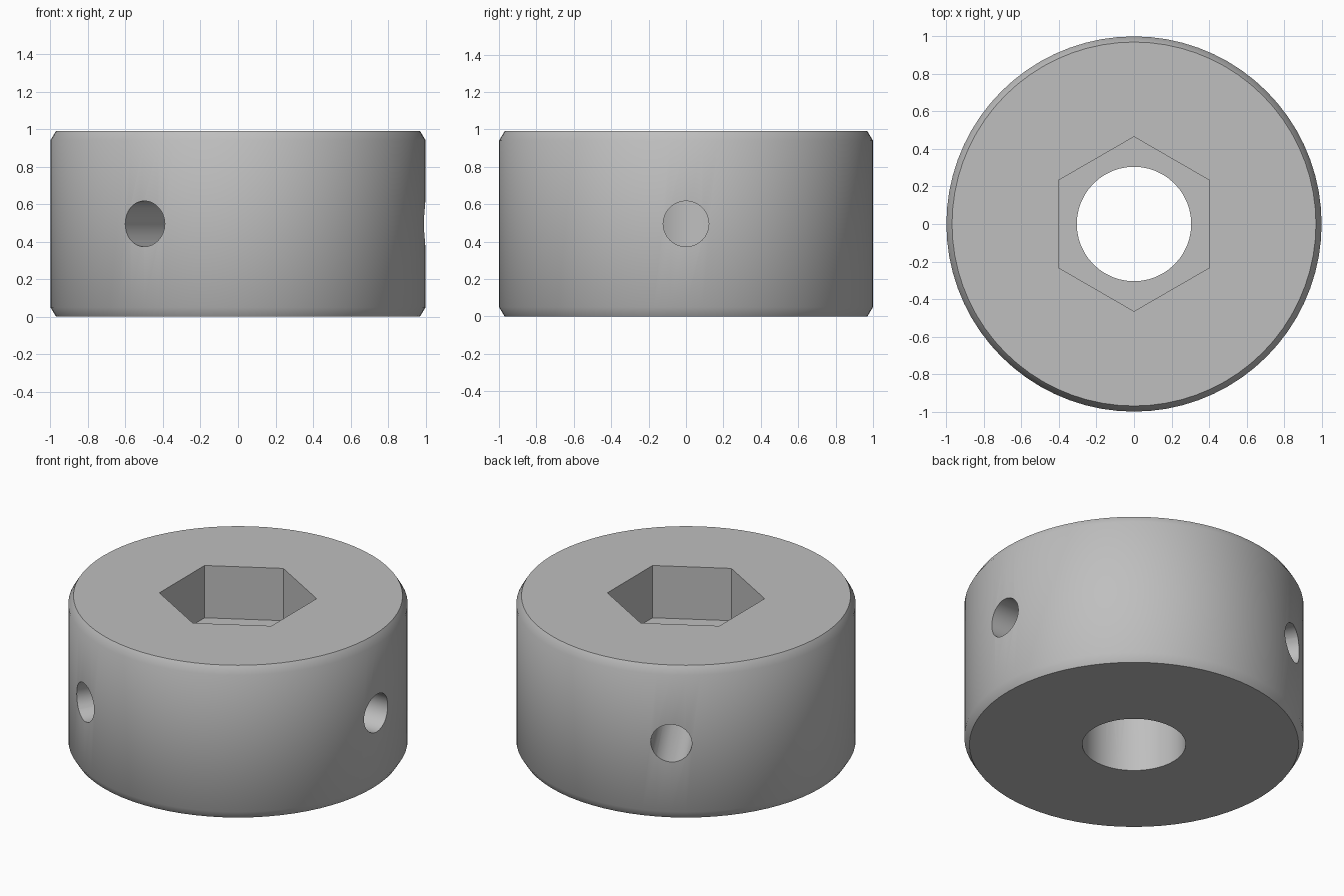
import bpy
import math

if "Cube" in bpy.data.objects:
    bpy.data.objects.remove(bpy.data.objects["Cube"], do_unlink=True)

HEIGHT = 0.99
HOLE_Z = HEIGHT / 2

steel = bpy.data.materials.new("plain grey")
steel.use_nodes = True
grey = (0.52, 0.52, 0.52, 1)
steel.diffuse_color = grey
steel.node_tree.nodes["Principled BSDF"].inputs["Base Color"].default_value = grey


def lathe(name, profile, sides):
    """Solid of revolution from (radius, z) points, capped at both ends."""
    verts = [(r * math.cos(2 * math.pi * i / sides), r * math.sin(2 * math.pi * i / sides), z)
             for r, z in profile for i in range(sides)]
    faces = [tuple(reversed(range(sides))),
             tuple(range(len(verts) - sides, len(verts)))]
    for k in range(len(profile) - 1):
        for i in range(sides):
            j = (i + 1) % sides
            a, b = k * sides, (k + 1) * sides
            faces.append((a + i, a + j, b + j, b + i))
    mesh = bpy.data.meshes.new(name)
    mesh.from_pydata(verts, [], faces)
    mesh.materials.append(steel)
    obj = bpy.data.objects.new(name, mesh)
    bpy.context.collection.objects.link(obj)
    return obj


# Chamfered collar body
collar = lathe("collar_body", [(0.97, 0), (1, 0.05), (1, HEIGHT - 0.05), (0.97, HEIGHT)], 72)

# Round bore and hexagonal socket with corners on the y axis
bore = lathe("bore_cutter", [(0.305, -0.2), (0.305, 1.2)], 48)
socket = lathe("socket_cutter", [(0.465, 0.65), (0.465, 1.2)], 6)
socket.rotation_euler.z = math.pi / 6
cutters = [bore, socket]

# Three radial screw holes
for n in range(3):
    angle = n * 2 * math.pi / 3
    hole = lathe("screw_hole_cutter", [(0.122, 0.15), (0.122, 1.2)], 32)
    hole.rotation_euler = (0, math.pi / 2, angle)
    hole.location.z = HOLE_Z
    cutters.append(hole)

# Cut everything out of the body, then drop the cutters
bpy.context.view_layer.objects.active = collar
for cutter in cutters:
    mod = collar.modifiers.new("cut", 'BOOLEAN')
    mod.operation = 'DIFFERENCE'
    mod.solver = 'EXACT'
    mod.object = cutter
    bpy.ops.object.modifier_apply(modifier=mod.name)
for cutter in cutters:
    bpy.data.objects.remove(cutter, do_unlink=True)

bpy.ops.object.select_all(action='DESELECT')
collar.select_set(True)
bpy.ops.object.shade_smooth_by_angle(angle=math.radians(40))
